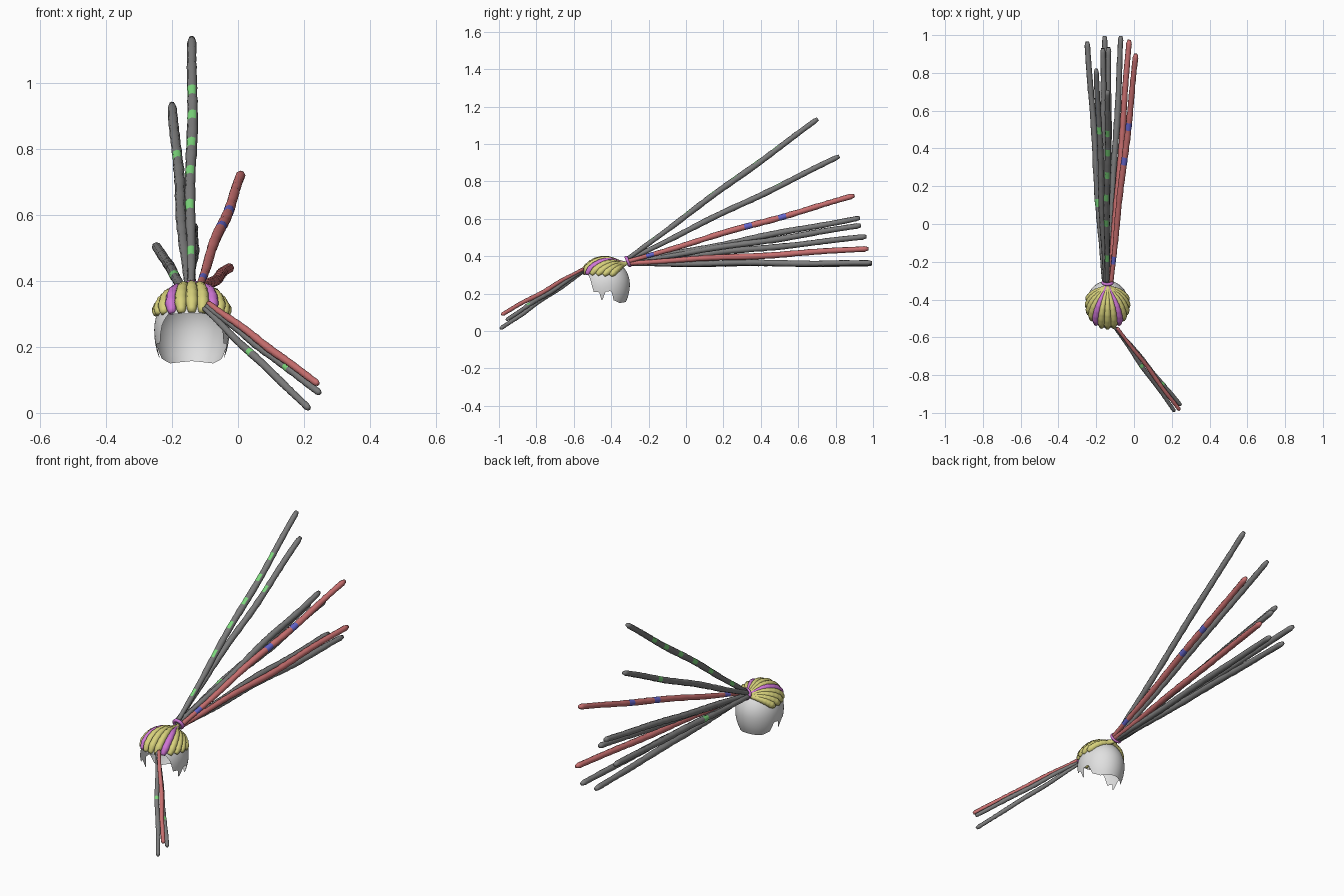
import bpy, bmesh, math, random
from mathutils import Vector

random.seed(4)
cube = bpy.data.objects.get("Cube")
if cube:
    bpy.data.objects.remove(cube)


def material(name, rgb):
    m = bpy.data.materials.new(name)
    m.use_nodes = True
    m.diffuse_color = (*rgb, 1)
    m.node_tree.nodes["Principled BSDF"].inputs["Base Color"].default_value = (*rgb, 1)
    return m


WHITE = material("scalp white", (0.75, 0.75, 0.75))
GREY = material("lock grey", (0.2, 0.2, 0.2))
RED = material("lock red", (0.58, 0.16, 0.16))
GREEN = material("green wrap", (0.2, 0.68, 0.2))
BLUE = material("blue wrap", (0.13, 0.13, 0.6))
YELLOW = material("braid yellow", (0.68, 0.64, 0.2))
PINK = material("braid pink", (0.62, 0.18, 0.66))

CENTRE = Vector((-0.14, -0.43, 0.25))


def direction(az, el):
    """Unit vector; azimuth 0 is the front, 90 the left."""
    a, e = math.radians(az), math.radians(el)
    return Vector((math.sin(a) * math.cos(e), -math.cos(a) * math.cos(e), math.sin(e)))


def on_head(d, lift=0.0):
    rz = 0.135 if d.z > 0 else 0.17
    return CENTRE + Vector((d.x * (0.114 + lift), d.y * (0.13 + lift), d.z * (rz + lift)))


def finish(bm, name, mats):
    bmesh.ops.recalc_face_normals(bm, faces=bm.faces)
    me = bpy.data.meshes.new(name)
    bm.to_mesh(me)
    bm.free()
    for m in mats:
        me.materials.append(m)
    for p in me.polygons:
        p.use_smooth = True
    ob = bpy.data.objects.new(name, me)
    bpy.context.collection.objects.link(ob)
    return ob


def tube(name, points, radii, mats, rule=None, sides=8):
    """Capped tube; rule(t, normal) tells which faces take the second material."""
    bm = bmesh.new()
    rings, n = [], len(points)
    for i, p in enumerate(points):
        along = (points[min(i + 1, n - 1)] - points[max(i - 1, 0)]).normalized()
        u = along.cross(Vector((1, 0, 0.1))).normalized()
        v = along.cross(u)
        ring = []
        for k in range(sides):
            a = math.tau * k / sides
            ring.append(bm.verts.new(p + radii[i] * (u * math.cos(a) + v * math.sin(a))))
        rings.append(ring)
    for i in range(n - 1):
        mid = (points[i] + points[i + 1]) / 2
        for k in range(sides):
            j = (k + 1) % sides
            f = bm.faces.new((rings[i][k], rings[i][j], rings[i + 1][j], rings[i + 1][k]))
            if rule and rule((i + 0.5) / (n - 1), (f.calc_center_median() - mid).normalized()):
                f.material_index = 1
    bm.faces.new(rings[0])
    bm.faces.new(rings[-1])
    return finish(bm, name, mats)


# Scalp shell with a face opening, sideburns, ear notches and nape
HAIRLINE = [(0, .30), (42, .30), (52, .27), (60, .21), (74, .21), (80, .155),
            (90, .21), (104, .215), (112, .165), (135, .15), (180, .157)]


def hairline(az):
    for (a, za), (b, zb) in zip(HAIRLINE, HAIRLINE[1:]):
        if az <= b:
            return za + (zb - za) * (az - a) / (b - a)
    return HAIRLINE[-1][1]


bm = bmesh.new()
COLS, ROWS = 96, 14
top = bm.verts.new(on_head(direction(0, 90)))
cols = []
for c in range(COLS):
    az = 360 * c / COLS
    drop = hairline(min(az, 360 - az)) - CENTRE.z
    low = math.degrees(math.asin(drop / (0.135 if drop > 0 else 0.17)))
    cols.append([bm.verts.new(on_head(direction(az, 90 + (low - 90) * r / ROWS)))
                 for r in range(1, ROWS + 1)])
for c in range(COLS):
    a, b = cols[c], cols[(c + 1) % COLS]
    bm.faces.new((top, a[0], b[0]))
    for r in range(ROWS - 1):
        bm.faces.new((a[r], a[r + 1], b[r + 1], b[r]))
finish(bm, "scalp", [WHITE])

# Braided rows sweeping from the hairline to the knot at the back
KNOT = Vector((-0.14, -0.312, 0.368))
knot_dir = direction(180, 46)
for k in range(-6, 7):
    start = direction(17 * k, 24 - abs(k) * 0.6)
    pts, rad = [], []
    for i in range(25):
        t = i / 24
        p = on_head(start.slerp(knot_dir, t), 0.002)
        pts.append(p.lerp(KNOT, max(0, (t - 0.75) / 0.25) ** 2))
        rad.append(0.019 * (1 - 0.6 * t ** 2) * min(1, 0.55 + 4 * t) + 0.0008 * math.sin(i * 2.1))
    tube(f"braid_row_{k + 7}", pts, rad, [PINK if abs(k) == 2 else YELLOW])

# Tie around the root of the back locks
tie_axis = Vector((0, 0.9, 0.4))
bpy.ops.mesh.primitive_torus_add(major_radius=0.024, minor_radius=0.009, major_segments=24,
                                 minor_segments=10, location=KNOT + Vector((0, 0.002, 0.004)),
                                 rotation=tie_axis.to_track_quat('Z', 'Y').to_euler())
tie = bpy.context.object
tie.name = "knot_tie"
tie.data.materials.append(PINK)
bpy.ops.object.shade_smooth()


def lock(name, root, tip, radius, colour, bands=(), all_round=False):
    """Lumpy lock with coloured wraps centred at the given fractions."""
    root, tip = Vector(root), Vector(tip)
    pts, rad, n = [], [], 60
    phase = random.uniform(0, 6)
    for i in range(n + 1):
        t = i / n
        sway = 0.004 * math.sin(math.pi * t)
        wobble = Vector((math.sin(9 * t + phase), 0, math.cos(11 * t + phase))) * sway
        pts.append(root.lerp(tip, t) + wobble)
        rad.append(radius * (0.75 + 0.3 * math.sin(math.pi * min(1, t * 1.1) * 0.8))
                   * random.uniform(0.93, 1.07))
    rad[-1] *= 0.65
    side = Vector((-0.6, -0.35, 0.6))

    def rule(t, normal):
        return any(abs(t - b) < 0.018 for b in bands) and (all_round or normal.dot(side) > -0.2)

    tube(name, pts, rad, [colour, BLUE if colour is RED else GREEN], rule)


# Back locks: tip, colour, wrap positions
BACK = [((-0.14, 0.705, 1.135), GREY, (.13, .32, .45, .57, .68, .79)),
        ((-0.20, 0.82, 0.935), GREY, (.71,)),
        ((0.01, 0.90, 0.725), RED, (.10, .54, .68)),
        ((-0.165, 0.93, 0.605), GREY, ()),
        ((-0.135, 0.935, 0.565), GREY, ()),
        ((-0.248, 0.965, 0.505), GREY, (.33,)),
        ((-0.025, 0.975, 0.44), RED, ()),
        ((-0.155, 0.995, 0.36), GREY, ()),
        ((-0.07, 0.995, 0.365), GREY, ())]
for i, (tip, colour, bands) in enumerate(BACK):
    root = KNOT + Vector(((tip[0] + 0.12) * 0.14, 0, (tip[2] - 0.6) * 0.035))
    lock(f"back_lock_{i + 1}", root, tip, 0.0155, colour, bands, colour is RED)

# Front locks hanging from the left of the hairline
FRONT = [((0.242, -0.985, 0.088), RED, ()),
         ((0.248, -0.96, 0.06), GREY, (.72,)),
         ((0.215, -0.992, 0.013), GREY, (.45,))]
for i, (tip, colour, bands) in enumerate(FRONT):
    lock(f"front_lock_{i + 1}", (-0.095 + 0.006 * (1 - i), -0.55, 0.332 - 0.008 * i),
         tip, 0.0115, colour, bands)
